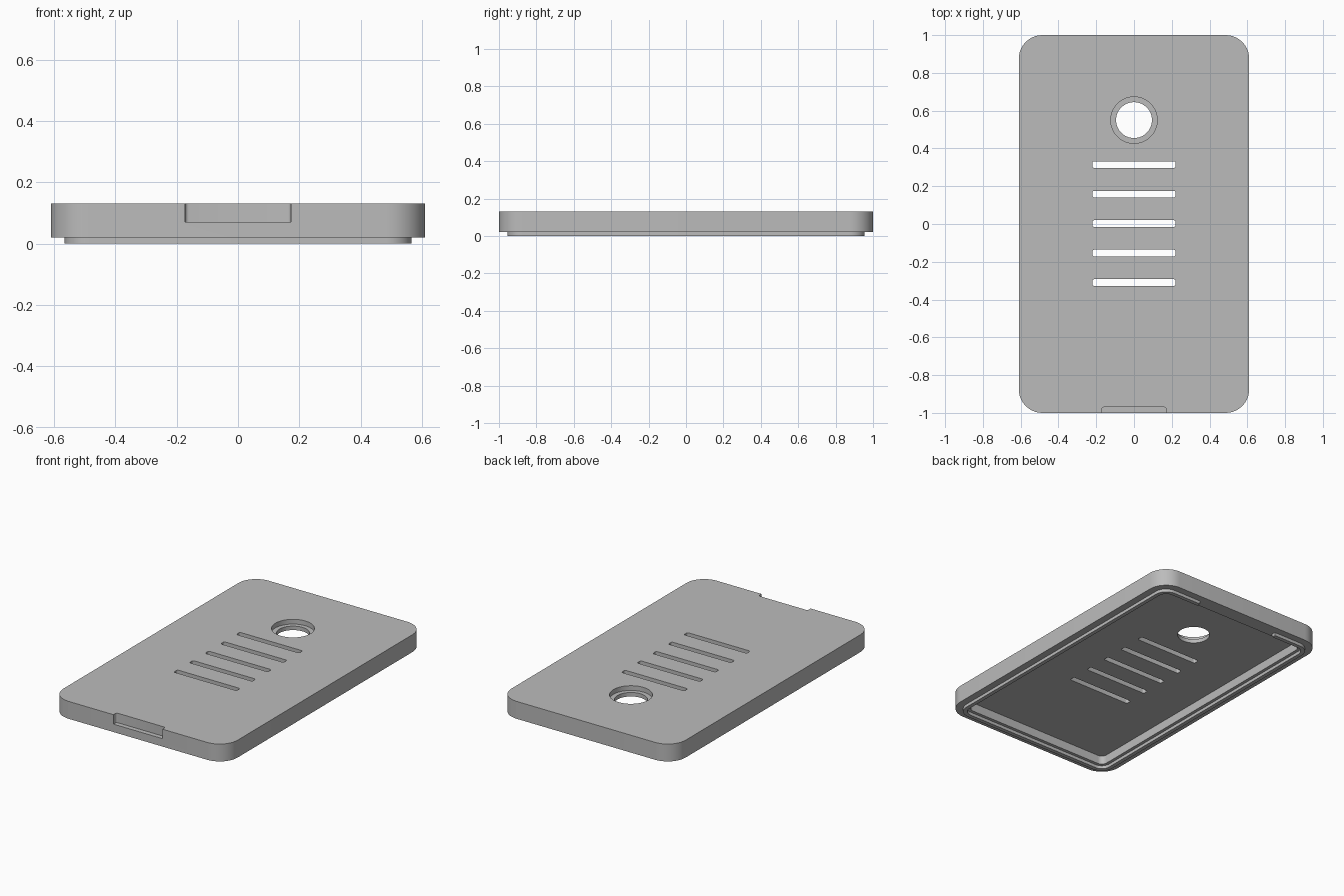
import bpy
import bmesh
from math import cos, sin, pi, radians

cube = bpy.data.objects.get("Cube")
if cube:
    bpy.data.objects.remove(cube, do_unlink=True)

# One plain grey for the whole lid
grey = bpy.data.materials.new("plain_grey")
grey.use_nodes = True
colour = (0.5, 0.5, 0.5, 1)
grey.diffuse_color = colour
grey.node_tree.nodes["Principled BSDF"].inputs["Base Color"].default_value = colour


def rounded_prism(name, half_x, half_y, radius, z0, z1, centre=(0, 0), steps=10):
    """Upright block with rounded vertical corners; a full radius gives a cylinder."""
    bm = bmesh.new()
    ring = []
    for quarter, (sx, sy) in enumerate([(1, 1), (-1, 1), (-1, -1), (1, -1)]):
        for i in range(steps + 1):
            a = (quarter + i / steps) * pi / 2
            x = centre[0] + sx * (half_x - radius) + radius * cos(a)
            y = centre[1] + sy * (half_y - radius) + radius * sin(a)
            ring.append(bm.verts.new((x, y, z0)))
    bmesh.ops.remove_doubles(bm, verts=ring, dist=1e-5)
    base = bm.faces.new(list(bm.verts))
    top = bmesh.ops.extrude_face_region(bm, geom=[base])["geom"]
    verts = [v for v in top if isinstance(v, bmesh.types.BMVert)]
    bmesh.ops.translate(bm, verts=verts, vec=(0, 0, z1 - z0))
    bmesh.ops.recalc_face_normals(bm, faces=bm.faces)
    mesh = bpy.data.meshes.new(name)
    bm.to_mesh(mesh)
    bm.free()
    mesh.materials.append(grey)
    obj = bpy.data.objects.new(name, mesh)
    bpy.context.collection.objects.link(obj)
    return obj


def cut(target, cutter):
    """Subtract the cutter from the target, then discard it."""
    bpy.ops.object.select_all(action="DESELECT")
    target.select_set(True)
    bpy.context.view_layer.objects.active = target
    mod = target.modifiers.new("cut", "BOOLEAN")
    mod.operation = "DIFFERENCE"
    mod.solver = "EXACT"
    mod.object = cutter
    bpy.ops.object.modifier_apply(modifier=mod.name)
    bpy.data.objects.remove(cutter, do_unlink=True)


HALF_X, HALF_Y, CORNER = 0.61, 1.0, 0.125
RIM, FLOOR, TOP = 0.02, 0.075, 0.13


def inset_prism(name, inset, z0, z1):
    return rounded_prism(name, HALF_X - inset, HALF_Y - inset, CORNER - inset, z0, z1)


# Lid shell, hollow from below
shell = inset_prism("lid_shell", 0, RIM, TOP)
cut(shell, inset_prism("cavity_cutter", 0.09, -0.1, FLOOR))

# Round opening with a wider recess on top
hole = (0, 0.55)
cut(shell, rounded_prism("recess_cutter", 0.123, 0.123, 0.123, 0.1, 0.3, hole, 16))
cut(shell, rounded_prism("hole_cutter", 0.095, 0.095, 0.095, -0.1, 0.3, hole, 16))

# Five vent slots
for i in range(-2, 3):
    cut(shell, rounded_prism("slot_cutter", 0.22, 0.018, 0.01, -0.1, 0.3, (0, i * 0.156 + 0.002), 4))

# Finger notch in the top front edge
cut(shell, rounded_prism("notch_cutter", 0.172, 0.1, 0.012, 0.07, 0.3, (0, -1.07), 4))

# Locating lip under the rim, open in the middle of the back
lip = inset_prism("locating_lip", 0.045, 0, RIM)
cut(lip, inset_prism("lip_cutter", 0.07, -0.1, 0.1))
cut(lip, rounded_prism("gap_cutter", 0.29, 0.1, 0.01, -0.1, 0.1, (0, 0.95), 4))

for obj in (shell, lip):
    bpy.ops.object.select_all(action="DESELECT")
    obj.select_set(True)
    bpy.context.view_layer.objects.active = obj
    bpy.ops.object.shade_smooth_by_angle(angle=radians(30))
